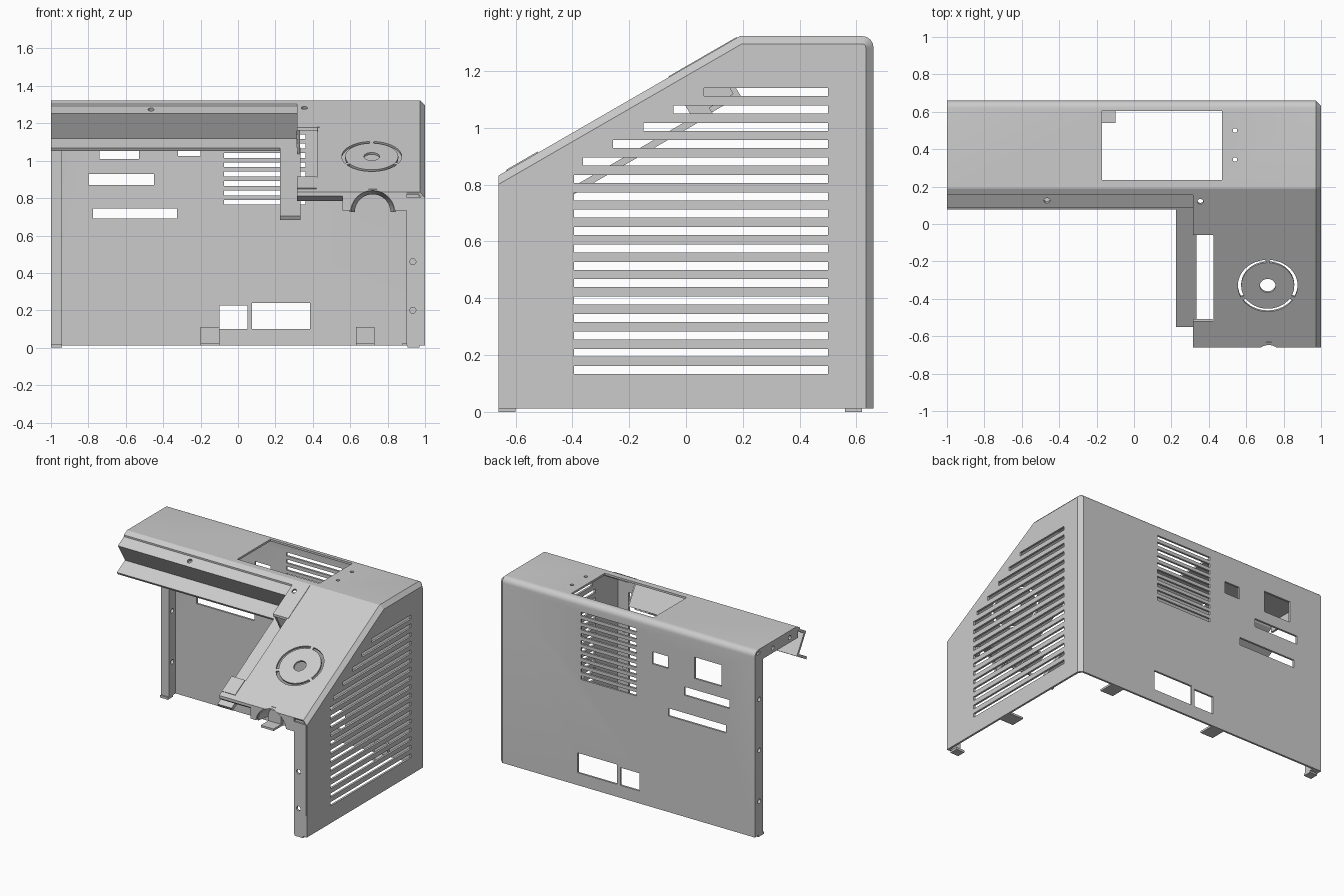
import bpy, bmesh, math
from mathutils import Matrix, Vector

cube = bpy.data.objects.get("Cube")
if cube:
    bpy.data.objects.remove(cube, do_unlink=True)

grey = bpy.data.materials.new("sheet_metal_grey")
grey.use_nodes = True
grey.diffuse_color = (0.6, 0.6, 0.6, 1)
grey.node_tree.nodes["Principled BSDF"].inputs["Base Color"].default_value = (0.6, 0.6, 0.6, 1)

T = 0.014                                   # sheet thickness
C, S = math.cos(math.pi / 6), 0.5           # slope of the control panel
BASE, TOP, FRONT, BACK, FOLD = 0.012, 1.323, -0.66, 0.66, 0.19
NORMAL = Vector((0, -S, C))


def slope(y, depth=0.0):
    """Point (y, z) on the slope, pushed inward by depth."""
    return y + depth * S, TOP + (y - FOLD) * S / C - depth * C


def make(name, bm):
    mesh = bpy.data.meshes.new(name)
    bm.to_mesh(mesh)
    bm.free()
    mesh.materials.append(grey)
    obj = bpy.data.objects.new(name, mesh)
    bpy.context.collection.objects.link(obj)
    return obj


def evaluated(obj):
    bpy.context.view_layer.update()
    deps = bpy.context.evaluated_depsgraph_get()
    return bpy.data.meshes.new_from_object(obj.evaluated_get(deps))


def thicken(obj, t, offset):
    mod = obj.modifiers.new("thickness", "SOLIDIFY")
    mod.thickness, mod.offset, mod.use_even_offset = t, offset, True
    mesh = evaluated(obj)
    obj.modifiers.clear()
    obj.data = mesh


def cut(obj, bm):
    """Subtract the closed cutter mesh, trying solvers until one succeeds."""
    bmesh.ops.recalc_face_normals(bm, faces=bm.faces)
    tool = make("cutter", bm)
    tool.hide_render = True
    mod = obj.modifiers.new("cut", "BOOLEAN")
    mod.operation, mod.object = "DIFFERENCE", tool
    mesh = obj.data
    for solver in ("EXACT", "MANIFOLD", "FLOAT"):
        mod.solver = solver
        result = evaluated(obj)
        if len(result.polygons) > 0:
            mesh = result
            break
    obj.modifiers.clear()
    obj.data = mesh
    bpy.data.objects.remove(tool, do_unlink=True)


def add_box(bm, x0, x1, y0, y1, z0, z1):
    m = Matrix.Translation(((x0 + x1) / 2, (y0 + y1) / 2, (z0 + z1) / 2))
    bmesh.ops.create_cube(bm, size=1, matrix=m @ Matrix.Diagonal((x1 - x0, y1 - y0, z1 - z0, 1)))


def add_rod(bm, pos, axis, r, length, sides=24):
    rot = Vector((0, 0, 1)).rotation_difference(Vector(axis)).to_matrix().to_4x4()
    bmesh.ops.create_cone(bm, cap_ends=True, segments=sides, radius1=r, radius2=r,
                          depth=length, matrix=Matrix.Translation(pos) @ rot)


def cut_boxes(obj, *boxes):
    bm = bmesh.new()
    for dims in boxes:
        add_box(bm, *dims)
    cut(obj, bm)


def drill(obj, points, axis, r):
    bm = bmesh.new()
    for p in points:
        add_rod(bm, p, axis, r, 0.12)
    cut(obj, bm)


def box(name, *dims):
    bm = bmesh.new()
    add_box(bm, *dims)
    return make(name, bm)


def prism(pts, x0, x1):
    """Closed solid from a (y, z) outline extruded along x."""
    bm = bmesh.new()
    a, b = ([bm.verts.new((x, *p)) for p in pts] for x in (x0, x1))
    bm.faces.new(a)
    bm.faces.new(b)
    for i in range(len(pts)):
        bm.faces.new((a[i - 1], a[i], b[i], b[i - 1]))
    bmesh.ops.recalc_face_normals(bm, faces=bm.faces)
    return bm


def sheet(name, pts, x0, x1, t=T):
    """Folded strip following (y, z) points, thickened to the inside."""
    bm = bmesh.new()
    rows = [(bm.verts.new((x0, *p)), bm.verts.new((x1, *p))) for p in pts]
    for a, b in zip(rows, rows[1:]):
        bm.faces.new((a[0], a[1], b[1], b[0]))
    obj = make(name, bm)
    thicken(obj, t, 1)
    return obj


# Main folded shell: back, rounded top edge, top, slope and chamfered side
R = 0.04
arc = [(BACK - R + R * math.cos(a), TOP - R + R * math.sin(a))
       for a in (math.pi / 2 * i / 6 for i in range(7))]
bm = prism([(FRONT, BASE), (BACK, BASE), *arc, (FOLD, TOP), slope(FRONT)], -1, 1)
rim = [e for e in bm.edges if all(v.co.x > 0.9 for v in e.verts)
       and not all(v.co.y < FRONT + 0.001 for v in e.verts)
       and not all(v.co.z < BASE + 0.001 for v in e.verts)]
bmesh.ops.bevel(bm, geom=rim, offset=0.027, segments=1, profile=0.5, affect="EDGES")
bm.normal_update()
gone = [f for f in bm.faces if min(f.normal) < -0.9]
bmesh.ops.delete(bm, geom=gone, context="FACES")
shell = make("housing_shell", bm)
thicken(shell, T, -1)

# Openings in the shell: display bay, side gap, top, ports, louvres, holes
cut_boxes(shell, (-1.1, 0.315, -0.8, 0.155, 0.7, 1.5))
cut_boxes(shell, (0.29, 0.425, -0.52, -0.06, 0.72, 1.45))
cut_boxes(shell, (-0.17, 0.47, 0.235, 0.605, 1.2, 1.4))
ports = ((-0.8, -0.45, 0.87, 0.93), (-0.775, -0.325, 0.69, 0.745), (-0.74, -0.53, 1.01, 1.16),
         (-0.32, -0.2, 1.025, 1.11), (-0.1, 0.05, 0.1, 0.225), (0.075, 0.385, 0.1, 0.24))
cut_boxes(shell, *[(x0, x1, 0.63, 0.7, z0, z1) for x0, x1, z0, z1 in ports])
cut_boxes(shell, *[(-0.075, 0.36, 0.63, 0.7, z, z + 0.026)
                   for z in (0.765 + 0.05 * i for i in range(10))])
cut_boxes(shell, *[(0.95, 1.05, max(-0.395, -0.363 + 0.1065 * (i - 12)), 0.5,
                    0.133 + 0.0612 * i, 0.161 + 0.0612 * i) for i in range(17)])
drill(shell, [(0.54, 0.345, TOP), (0.54, 0.5, TOP)], (0, 0, 1), 0.012)
drill(shell, [(0.355, *slope(0.12))], NORMAL, 0.016)

# Round knob opening on the slope: three ring slots and a centre hole
cy, cz = slope(-0.33)
frame = Matrix(((1, 0, 0, 0.715), (0, C, -S, cy), (0, S, C, cz), (0, 0, 0, 1)))
bm = bmesh.new()
for k in range(3):
    ang = [math.radians(94 + 120 * k + 112 * i / 16) for i in range(17)]
    loops = [[bm.verts.new(frame @ Vector((r * math.cos(a), r * math.sin(a), h))) for a in ang]
             for r, h in ((0.142, -0.05), (0.16, -0.05), (0.16, 0.05), (0.142, 0.05))]
    for p, q in zip(loops, loops[1:] + loops[:1]):
        for i in range(16):
            bm.faces.new((p[i], p[i + 1], q[i + 1], q[i]))
    for end in (0, -1):
        bm.faces.new([loop[end] for loop in loops])
cut(shell, bm)
drill(shell, [(0.715, cy, cz)], NORMAL, 0.042)

# Front lips, with an arched notch shared by lip and slope edge
lip = sheet("front_lip", [slope(FRONT), (FRONT, 0.735)], 0.56, 0.9)
for part in (shell, lip):
    bm = bmesh.new()
    add_rod(bm, (0.72, FRONT, 0.722), (0, 1, 0), 0.118, 0.08, 40)
    cut(part, bm)
sheet("front_lip_inner", [slope(FRONT), (FRONT, 0.812), (FRONT + 0.04, 0.785)], 0.315, 0.56)

# Flared half collar behind the notch
bm = bmesh.new()
rings = [[bm.verts.new((0.72 + r * math.cos(a), y, 0.725 + r * math.sin(a)))
          for a in (math.pi * i / 20 for i in range(21))]
         for r, y in ((0.12, -0.635), (0.1, -0.55))]
for i in range(20):
    bm.faces.new((rings[0][i], rings[0][i + 1], rings[1][i + 1], rings[1][i]))
collar = make("arch_collar", bm)
thicken(collar, 0.01, 0)

# Display channel: stepped flange, undercut wall and ledge
channel = sheet("display_channel", [slope(0.165, 0.002), slope(0.15, 0.01), slope(0.082, 0.01),
                                    slope(0.085, 0.165), slope(-0.005, 0.165)], -1, 0.315, 0.018)
drill(channel, [(-0.465, *slope(0.12))], NORMAL, 0.016)
sheet("display_side_ledge", [slope(0.0, 0.165), slope(-0.632, 0.165)], 0.225, 0.335, 0.025)

# Gusset joining the slope tab to the ledge
make("ledge_gusset", prism([slope(0.085, 0.012), slope(-0.06, 0.012),
                            slope(-0.06, 0.165), slope(0.085, 0.165)], 0.317, 0.332))

# Raised seam beside the bay and the small block at the front tab
sheet("panel_seam", [slope(0.18, -0.003), slope(-0.06, -0.003)], 0.422, 0.436, 0.03)
sheet("front_tab_block", [slope(-0.52, -0.004), slope(-0.63, -0.004)], 0.315, 0.42, 0.03)

# Left post and end flange with screw holes
post = box("left_post", -1, -0.94, 0.57, BACK - 0.006, BASE, 1.29)
bm = bmesh.new()
for z in (0.25, 0.61, 0.97):
    add_rod(bm, (-0.97, 0.61, z), (1, 0, 0), 0.016, 0.2)
cut(post, bm)
flange = box("left_end_flange", -1, -1 + T, 0.18, 0.6, 1.24, TOP - 0.008)
drill(flange, [(-1, 0.27, 1.275), (-1, 0.46, 1.275)], (1, 0, 0), 0.014)

# Front flange of the side panel
flange = box("front_flange", 0.9, 0.995, FRONT, FRONT + T, BASE, 0.805)
drill(flange, [(0.935, FRONT, 0.2), (0.935, FRONT, 0.46)], (0, 1, 0), 0.016)

# Feet and base brackets
box("left_foot", -1, -0.94, 0.56, 0.62, 0, BASE + 0.004)
box("front_foot", 0.905, 0.97, FRONT, -0.6, 0, BASE + 0.004)
for name, x in (("left", -0.2), ("right", 0.63)):
    box("back_bracket_base_" + name, x, x + 0.1, 0.54, 0.65, BASE, BASE + T)
    box("back_bracket_plate_" + name, x, x + 0.1, 0.625, 0.65, BASE, 0.11)
box("side_bracket_base", 0.88, 0.99, -0.15, -0.05, BASE, BASE + T)
box("side_bracket_plate", 0.965, 0.99, -0.15, -0.05, BASE, 0.11)

# Smooth only the rounded parts
bpy.ops.object.select_all(action="DESELECT")
for obj in (shell, collar):
    obj.select_set(True)
    bpy.context.view_layer.objects.active = obj
bpy.ops.object.shade_smooth_by_angle(angle=0.35)
